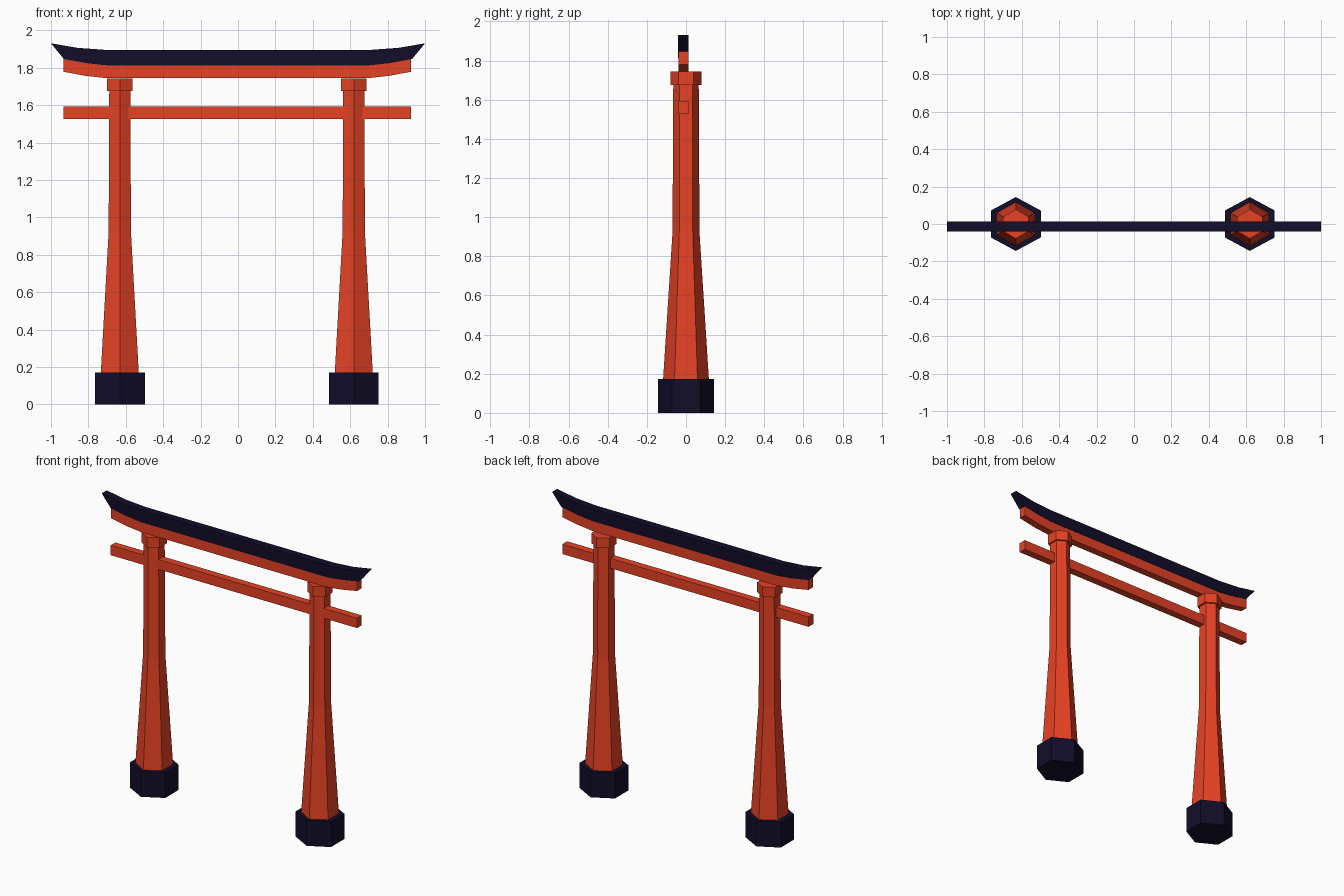
import bpy, bmesh, math

if "Cube" in bpy.data.objects:
    bpy.data.objects.remove(bpy.data.objects["Cube"])

def material(name, color):
    m = bpy.data.materials.new(name)
    m.diffuse_color = (*color, 1)
    m.use_nodes = True
    m.node_tree.nodes["Principled BSDF"].inputs["Base Color"].default_value = m.diffuse_color
    return m

red = material("vermilion", (0.80, 0.055, 0.018))
dark = material("dark_lacquer", (0.006, 0.004, 0.022))

def finish(name, bm, mat):
    bmesh.ops.recalc_face_normals(bm, faces=bm.faces[:])
    mesh = bpy.data.meshes.new(name)
    bm.to_mesh(mesh)
    bm.free()
    mesh.materials.append(mat)
    obj = bpy.data.objects.new(name, mesh)
    bpy.context.collection.objects.link(obj)
    return obj

def hex_column(name, x, rings, mat, stretch=1.0):
    """Closed six-sided column through (z, radius) rings, corners facing +-y."""
    bm = bmesh.new()
    loops = []
    for z, r in rings:
        angles = [math.radians(30 + 60 * i) for i in range(6)]
        loops.append([bm.verts.new((x + stretch * r * math.cos(a), r * math.sin(a), z)) for a in angles])
    for lo, hi in zip(loops, loops[1:]):
        for i in range(6):
            j = (i + 1) % 6
            bm.faces.new((lo[i], lo[j], hi[j], hi[i]))
    bm.faces.new(loops[0])
    bm.faces.new(loops[-1])
    return finish(name, bm, mat)

def beam(name, stations, y0, y1, mat, cx=0.0):
    """Beam symmetric in x through stations (x_bottom, z_bottom, x_top, z_top)."""
    full = [(-a, b, -c, d) for a, b, c, d in reversed(stations)] + stations
    bm = bmesh.new()
    loops = []
    for xb, zb, xt, zt in full:
        loops.append([bm.verts.new(p) for p in
                      ((cx + xb, y0, zb), (cx + xb, y1, zb), (cx + xt, y1, zt), (cx + xt, y0, zt))])
    for a, b in zip(loops, loops[1:]):
        for i in range(4):
            j = (i + 1) % 4
            bm.faces.new((a[i], a[j], b[j], b[i]))
    bm.faces.new(loops[0])
    bm.faces.new(loops[-1])
    return finish(name, bm, mat)

# Two posts, each with a footing, tapered shaft and collar
for side, x in (("left", -0.632), ("right", 0.619)):
    hex_column(f"{side}_footing", x, [(0, 0.144), (0.172, 0.144)], dark, 1.07)
    hex_column(f"{side}_post", x, [(0.172, 0.117), (0.92, 0.069), (1.68, 0.065)], red)
    hex_column(f"{side}_collar", x, [(1.676, 0.078), (1.744, 0.078)], red)

# Straight tie beam
beam("tie_beam", [(0.929, 1.527, 0.929, 1.594)], -0.039, 0.012, red, -0.004)

# Upper lintel with upturned ends
beam("upper_lintel", [(0.70, 1.745, 0.70, 1.813), (0.81, 1.757, 0.81, 1.825),
                      (0.929, 1.779, 0.929, 1.847)], -0.038, 0.012, red, -0.004)

# Dark roof beam with flared tips
beam("roof_beam", [(0.70, 1.813, 0.71, 1.896), (0.81, 1.825, 0.86, 1.907),
                   (0.931, 1.847, 1.0, 1.931)], -0.040, 0.014, dark)
